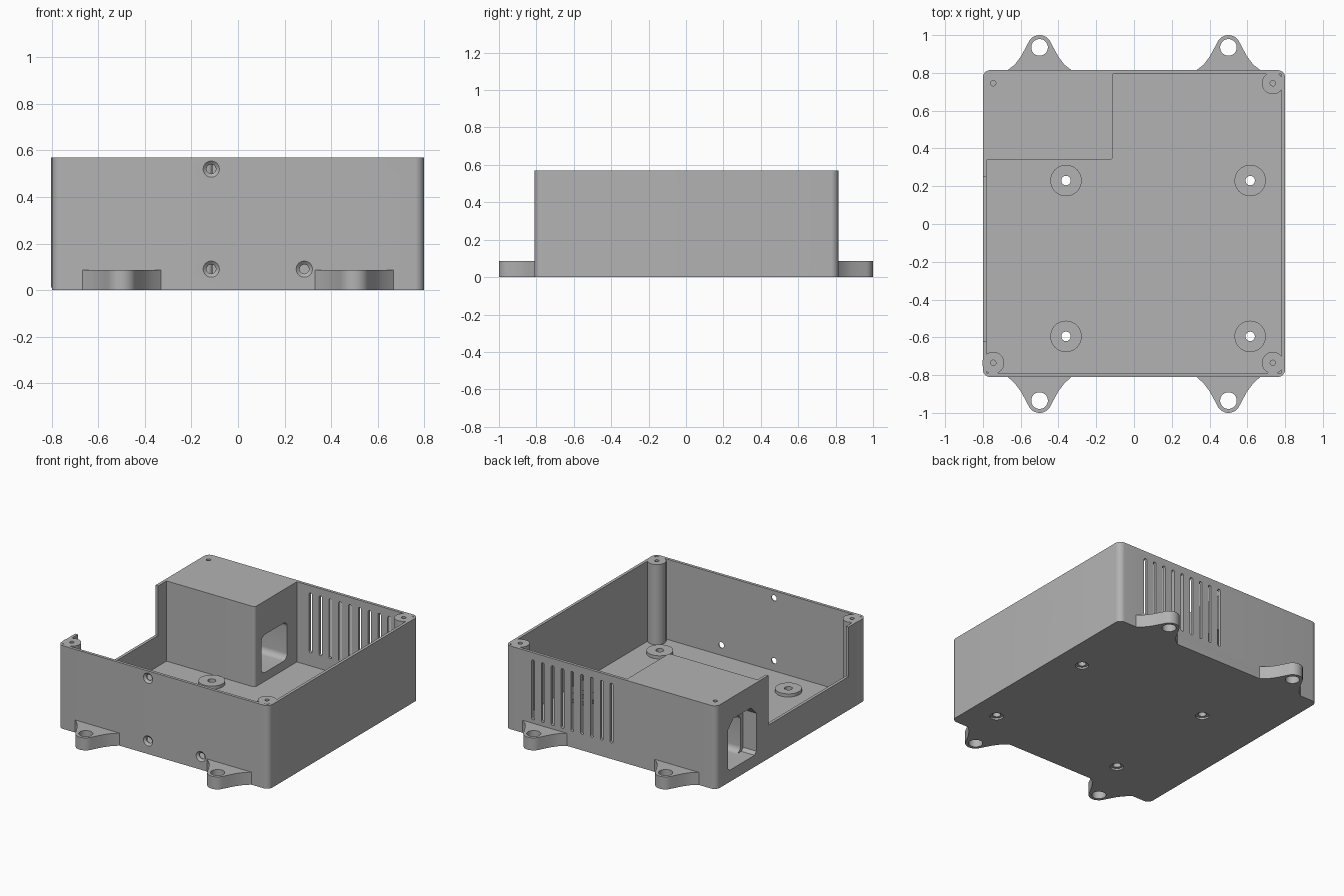
import bpy, bmesh
from math import sin, cos, pi, radians
from mathutils import Matrix, Vector

cube = bpy.data.objects.get("Cube")
if cube:
    bpy.data.objects.remove(cube, do_unlink=True)

grey = bpy.data.materials.new("plain grey")
grey.use_nodes = True
grey.diffuse_color = (0.45, 0.45, 0.45, 1)
grey.node_tree.nodes["Principled BSDF"].inputs["Base Color"].default_value = grey.diffuse_color

TURN = {"z": Matrix(), "y": Matrix.Rotation(-pi / 2, 4, "X"), "x": Matrix.Rotation(pi / 2, 4, "Y")}
H, FLOOR = 0.57, 0.02


def finish(name, bm):
    bmesh.ops.recalc_face_normals(bm, faces=bm.faces)
    mesh = bpy.data.meshes.new(name)
    bm.to_mesh(mesh)
    bm.free()
    mesh.materials.append(grey)
    obj = bpy.data.objects.new(name, mesh)
    bpy.context.collection.objects.link(obj)
    return obj


def prism(name, pts, lo, hi, axis="z"):
    """Extrude an outline along an axis from lo to hi."""
    place = {"z": lambda u, v: (u, v, lo), "x": lambda u, v: (lo, u, v), "y": lambda u, v: (u, lo, v)}[axis]
    bm = bmesh.new()
    face = bm.faces.new([bm.verts.new(place(u, v)) for u, v in pts])
    new = bmesh.ops.extrude_face_region(bm, geom=[face])["geom"]
    step = Vector([hi - lo if a == axis else 0 for a in "xyz"])
    bmesh.ops.translate(bm, vec=step, verts=[g for g in new if isinstance(g, bmesh.types.BMVert)])
    return finish(name, bm)


def rod(name, centre, r1, r2, length, axis="z"):
    """Cylinder or cone starting at centre and running along an axis."""
    bm = bmesh.new()
    bmesh.ops.create_cone(bm, cap_ends=True, segments=40, radius1=r1, radius2=r2, depth=length)
    bmesh.ops.translate(bm, vec=(0, 0, length / 2), verts=bm.verts)
    bm.transform(Matrix.Translation(centre) @ TURN[axis])
    return finish(name, bm)


def box_outline(u0, u1, v0, v1, r=0, seg=8):
    if not r:
        return [(u0, v0), (u1, v0), (u1, v1), (u0, v1)]
    pts = []
    for k, (u, v) in enumerate([(u1 - r, v1 - r), (u0 + r, v1 - r), (u0 + r, v0 + r), (u1 - r, v0 + r)]):
        pts += [(u + r * cos(a), v + r * sin(a)) for a in (pi / 2 * (k + i / seg) for i in range(seg + 1))]
    return pts


def cut(obj, cutter):
    mod = obj.modifiers.new("cut", "BOOLEAN")
    mod.operation, mod.solver, mod.object = "DIFFERENCE", "EXACT", cutter
    bpy.context.view_layer.objects.active = obj
    bpy.ops.object.modifier_apply(modifier=mod.name)
    bpy.data.objects.remove(cutter, do_unlink=True)


# Case body, hollowed with an L-shaped cavity that leaves the socket housing
case = prism("case_body", box_outline(-0.8, 0.8, -0.81, 0.815, 0.04), 0, H)
bend = [(-0.13 + 0.02 * cos(a), 0.36 + 0.02 * sin(a)) for a in (-pi / 2 * i / 6 for i in range(7))]
cavity = [(-0.78, -0.79), (0.78, -0.79), (0.78, 0.795), (-0.11, 0.795)] + bend + [(-0.78, 0.34)]
cut(case, prism("cutter", cavity, FLOOR, 1))

# Open cable side in the right wall
cut(case, prism("cutter", box_outline(-0.62, 0.25, 0.23, 1), -1, -0.7, "x"))

# Socket opening with clipped top corners, and the passage behind it
socket = [(0.38, 0.1), (0.4, 0.08), (0.67, 0.08), (0.69, 0.1), (0.69, 0.36), (0.63, 0.42), (0.44, 0.42), (0.38, 0.36)]
cut(case, prism("cutter", socket, -1, -0.7, "x"))
cut(case, prism("cutter", box_outline(0.41, 0.69, 0.08, 0.34, 0.04), -0.75, 0, "x"))

# Vent slots in the back wall
for i in range(9):
    x = 0.59 - 0.0745 * i
    cut(case, prism("cutter", box_outline(x - 0.011, x + 0.011, 0.11, 0.52, 0.0105, 4), 0.7, 1, "y"))

# Countersunk screw holes in the front wall, and a cable hole on the left
for x, z in [(-0.115, 0.52), (-0.115, 0.09), (0.285, 0.09)]:
    cut(case, rod("cutter", (x, -0.9, z), 0.02, 0.02, 0.2, "y"))
    cut(case, rod("cutter", (x, -0.811, z), 0.036, 0.02, 0.014, "y"))
cut(case, rod("cutter", (0.7, 0.03, 0.375), 0.018, 0.018, 0.2, "x"))
cut(case, rod("cutter", (-0.745, 0.745, H - 0.1), 0.014, 0.014, 0.2))

parts = [case]

# Lid screw posts in the corners
for name, x, y in [("back_left", 0.735, 0.745), ("front_left", 0.735, -0.735), ("front_right", -0.745, -0.735)]:
    post = rod(name + "_screw_post", (x, y, 0.01), 0.058, 0.058, H - 0.01)
    cut(case, rod("cutter", (x, y, H - 0.1), 0.014, 0.014, 0.2))
    cut(post, rod("cutter", (x, y, H - 0.1), 0.014, 0.014, 0.2))
    parts.append(post)

# Board standoffs with holes through the floor
for side, x in [("right", -0.36), ("left", 0.615)]:
    for end, y in [("front", -0.595), ("back", 0.23)]:
        pad = rod(f"{end}_{side}_standoff", (x, y, 0.015), 0.083, 0.083, 0.027)
        for part in (case, pad):
            cut(part, rod("cutter", (x, y, -0.1), 0.025, 0.025, 0.3))
        cut(case, rod("cutter", (x, y, -0.1), 0.042, 0.042, 0.112))
        parts.append(pad)

# Mounting ears with flared sides
for end, s, wall in [("front", -1, 0.81), ("back", 1, 0.815)]:
    for side, x in [("right", -0.5), ("left", 0.5)]:
        tip = [(0.064 * cos(a), 0.936 + 0.064 * sin(a)) for a in (radians(25 + 130 * i / 16) for i in range(17))]
        flare = [(0.168, wall - 0.01), (0.168, wall), (0.13, 0.845), (0.1, 0.885), (0.077, 0.927)]
        half = flare + tip + [(-u, v) for u, v in reversed(flare)]
        ear = prism(f"{end}_{side}_ear", [(x + u, s * v) for u, v in half], 0, 0.086)
        cut(ear, rod("cutter", (x, s * 0.935, -0.1), 0.044, 0.044, 0.3))
        parts.append(ear)

# Smooth the round surfaces and keep the edges sharp
bpy.ops.object.select_all(action="DESELECT")
for part in parts:
    part.select_set(True)
bpy.context.view_layer.objects.active = case
bpy.ops.object.shade_smooth_by_angle(angle=radians(30))
